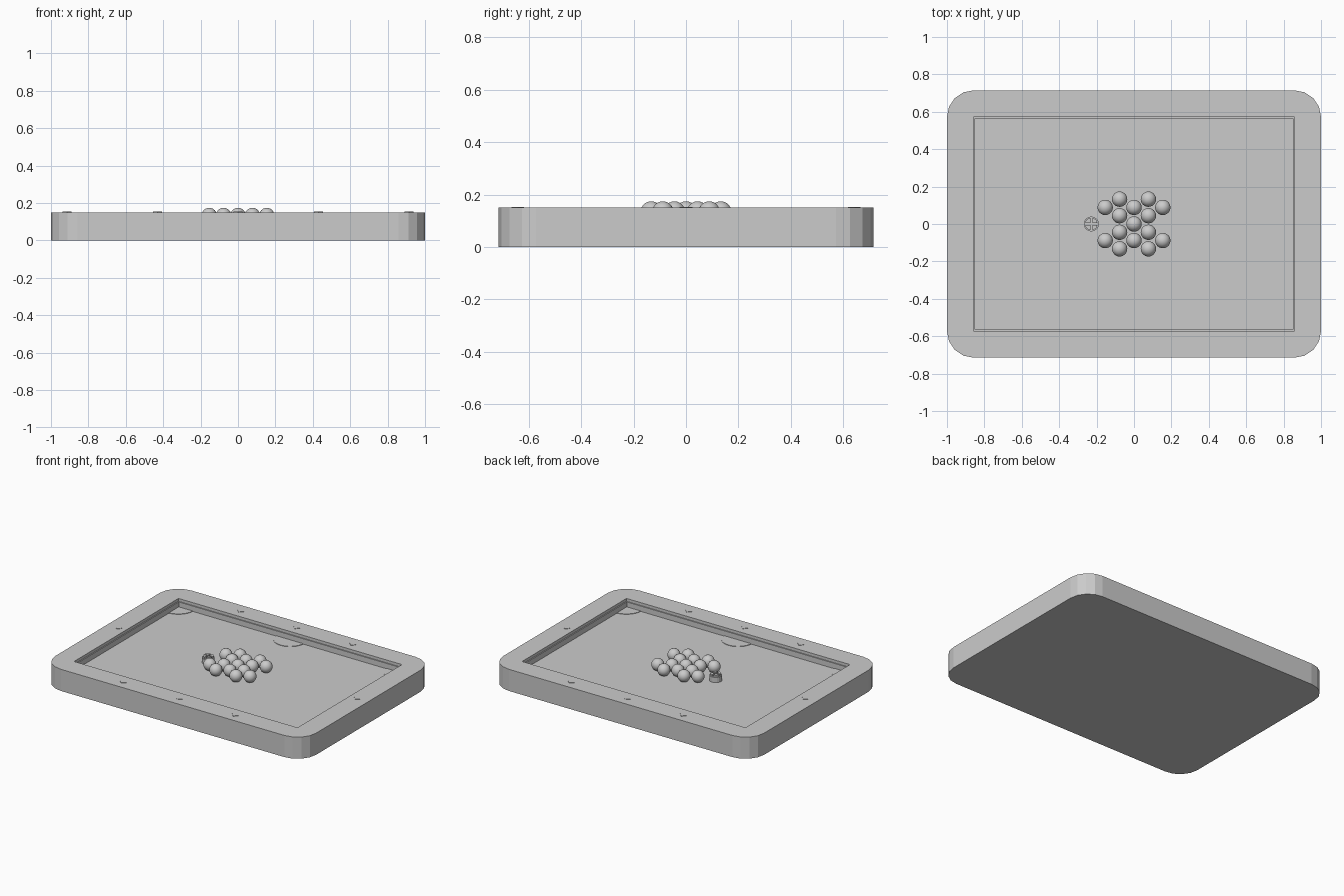
import bpy, bmesh, math

if "Cube" in bpy.data.objects:
    bpy.data.objects.remove(bpy.data.objects["Cube"])

grey = bpy.data.materials.new("plain grey")
grey.diffuse_color = (0.6, 0.6, 0.6, 1)
grey.use_nodes = True
grey.node_tree.nodes["Principled BSDF"].inputs["Base Color"].default_value = grey.diffuse_color

TOP, BED = 0.15, 0.093      # rail top and playing surface heights
IX, IY = 0.857, 0.572       # half size of the opening
R = 0.041                   # ball radius


def make(name, bm):
    bmesh.ops.recalc_face_normals(bm, faces=bm.faces)
    me = bpy.data.meshes.new(name)
    bm.to_mesh(me)
    bm.free()
    ob = bpy.data.objects.new(name, me)
    me.materials.append(grey)
    bpy.context.collection.objects.link(ob)
    return ob


def prism(name, pts, z0, z1):
    bm = bmesh.new()
    f = bm.faces.new([bm.verts.new((x, y, z0)) for x, y in pts])
    new = bmesh.ops.extrude_face_region(bm, geom=[f])["geom"]
    for v in new:
        if isinstance(v, bmesh.types.BMVert):
            v.co.z = z1
    return make(name, bm)


def box(name, x, y, w, d, z0, z1):
    return prism(name, [(x - w, y - d), (x + w, y - d), (x + w, y + d), (x - w, y + d)], z0, z1)


def arc(cx, cy, r, a0, a1, n):
    return [(cx + r * math.cos(math.radians(a0 + (a1 - a0) * i / n)),
             cy + r * math.sin(math.radians(a0 + (a1 - a0) * i / n))) for i in range(n + 1)]


# table body: rounded bed slab, then four-sided rail with rectangular opening
outline = []
for i, (sx, sy) in enumerate([(1, 1), (-1, 1), (-1, -1), (1, -1)]):
    outline += arc(sx * IX, sy * IY, 0.143, i * 90, i * 90 + 90, 4)
body = prism("table_body", outline, 0, TOP)
cutter = box("opening_cutter", 0, 0, IX, IY, BED, TOP + 0.1)
cutter.hide_render = True
mod = body.modifiers.new("opening", "BOOLEAN")
mod.operation = "DIFFERENCE"
mod.solver = "EXACT"
mod.object = cutter
bpy.context.view_layer.objects.active = body
body.select_set(True)
bpy.ops.object.modifier_apply(modifier="opening")
bpy.data.objects.remove(cutter, do_unlink=True)

# thin cushions along the inside walls
for s in (-1, 1):
    box("long_cushion", 0, s * (IY - 0.003), IX, 0.004, BED, TOP - 0.02)
    box("short_cushion", s * (IX - 0.003), 0, 0.004, IY, BED, TOP - 0.02)

# pockets: thin discs on the bed, clipped by the walls
for s in (-1, 1):
    a = 180 if s > 0 else 0
    prism("side_pocket", arc(0, s * IY, 0.105, a, a + 180, 20), BED - 0.002, BED + 0.003)
for i, (sx, sy) in enumerate([(1, 1), (-1, 1), (-1, -1), (1, -1)]):
    c = (sx * IX, sy * IY)
    prism("corner_pocket", [c] + arc(*c, 0.115, 180 + i * 90, 270 + i * 90, 10),
          BED - 0.002, BED + 0.003)

# sight markers on the rails
spots = [(x, s * 0.643) for s in (-1, 1) for x in (-0.43, 0, 0.43)] + [(-0.915, 0), (0.915, 0)]
for x, y in spots:
    prism("rail_marker", [(x + 0.024, y), (x, y + 0.024), (x - 0.024, y), (x, y - 0.024)],
          TOP - 0.002, TOP + 0.003)

# balls in a close-packed cluster
D = 0.0885
columns = {-2: (-1, 1), -1: (-1.5, -0.5, 0.5, 1.5), 0: (-1, 0, 1),
           1: (-1.5, -0.5, 0.5, 1.5), 2: (-1, 1)}
for c, rows in columns.items():
    for r in rows:
        bm = bmesh.new()
        bmesh.ops.create_uvsphere(bm, u_segments=24, v_segments=12, radius=R)
        for f in bm.faces:
            f.smooth = True
        ball = make("ball", bm)
        ball.location = (c * 0.077, r * D, BED + R - 0.001)

# small notched piece beside the cluster
cx = -0.228
prism("notched_base", arc(cx, 0, 0.040, 0, 337.5, 15), BED - 0.001, BED + 0.036)
for k in range(4):
    a = math.radians(45 + 90 * k)
    ox, oy = cx + 0.007 * math.cos(a), 0.007 * math.sin(a)
    prism("notched_top", [(ox, oy)] + arc(ox, oy, 0.027, 90 * k, 90 * k + 90, 4),
          BED + 0.035, BED + 0.048)
